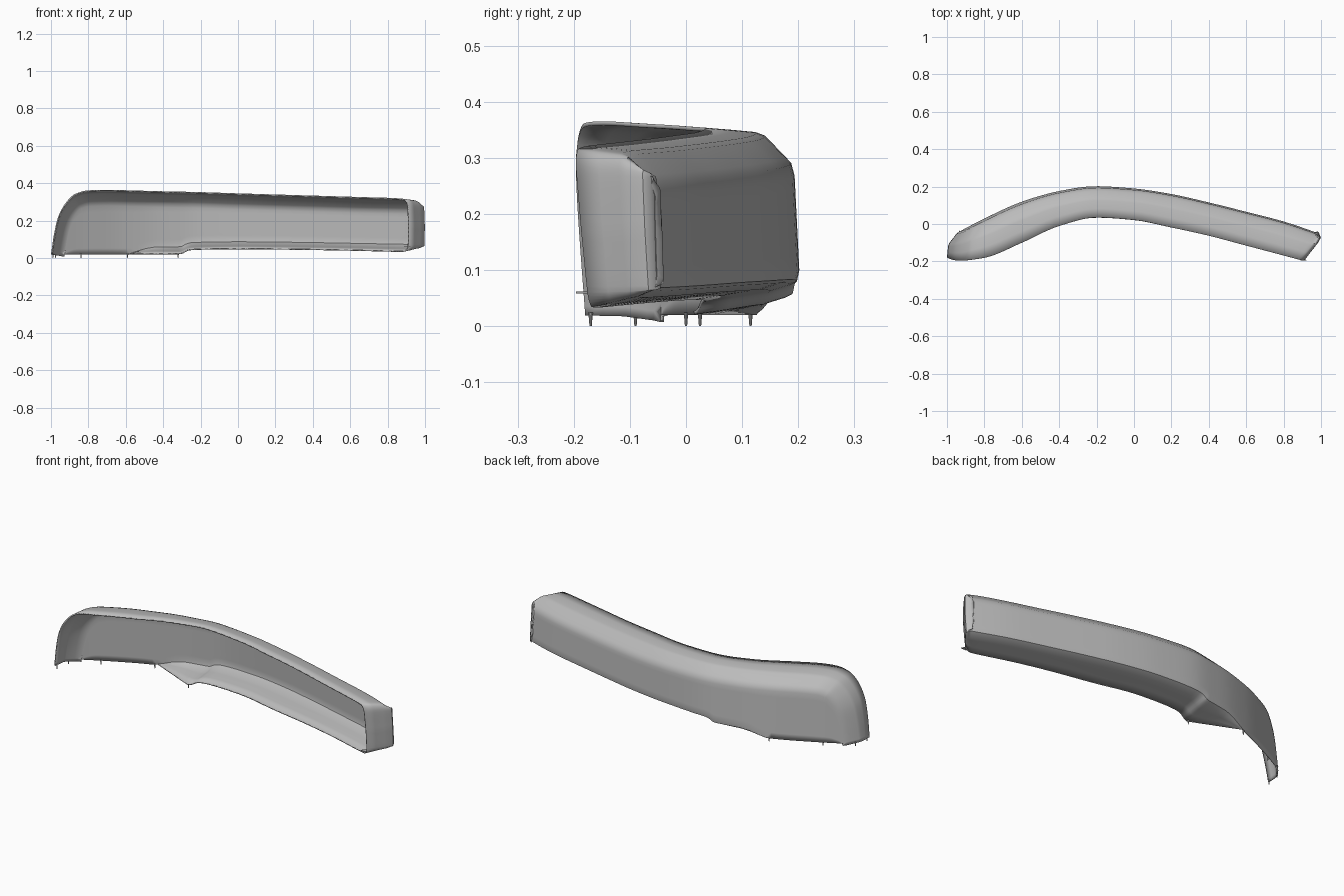
import bpy, bmesh, math
from mathutils import Vector

cube = bpy.data.objects.get("Cube")
if cube:
    bpy.data.objects.remove(cube)

grey = bpy.data.materials.new("grey_plastic")
grey.use_nodes = True
grey.diffuse_color = (0.5, 0.5, 0.5, 1)
grey.node_tree.nodes["Principled BSDF"].inputs["Base Color"].default_value = (0.5, 0.5, 0.5, 1)


def curve(vals, t):
    """Smooth curve through evenly spaced values that never overshoots."""
    last = len(vals) - 1
    t = min(max(t, 0), last)
    i = min(int(t), last - 1)
    f = t - i
    d = [b - a for a, b in zip(vals, vals[1:])]

    def slope(k):
        a, b = d[max(k - 1, 0)], d[min(k, last - 1)]
        return 2 * a * b / (a + b) if a * b > 0 else 0
    return (vals[i] + f * f * (3 - 2 * f) * d[i]
            + f * (1 - f) ** 2 * slope(i) - f * f * (1 - f) * slope(i + 1))


def smooth(x, a, b):
    f = min(max((x - a) / (b - a), 0), 1)
    return f * f * (3 - 2 * f)


# Plan of the bend: front rim and back wall, every 0.2 along x
front_y = [-.205, -.18, -.1, -.01, .035, .022, -.018, -.062, -.115, -.168, -.222]
back_y = [-.075, .03, .12, .18, .207, .195, .165, .12, .07, .018, -.05]

# Front outline: upper half and lower half, meeting on the right end
top_x = [-1, -.985, -.965, -.925, -.87, -.8, -.7, -.55, -.32, -.25, 0, .3, .6, .85, .89, .91, .915]
top_z = [.02, .12, .21, .29, .343, .362, .365, .361, .355, .354, .346, .337, .328, .32, .315, .28, .17]
low_x = [-.93, -.92, -.9, -.88, -.84, -.78, -.7, -.58, -.32, -.25, 0, .3, .6, .85, .89, .912, .915]
low_z = [.02] * 9 + [.042, .047, .044, .039, .033, .034, .06, .17]

# Section: depth fraction and inset of the outline at each depth
depth = [0, .3, .58, .68, .9, .97, 1]
inset_top = [0, .004, .008, .014, .05, .062, .085]
inset_low = [0, .008, .016, .018, .03, .036, .055]
inset_end = [0, 0, 0, 0, .006, .018, .035]


def place(x, z, w):
    """Bend a point of the straight tray; w runs from front rim to back wall."""
    x += .1 * w * smooth(x, .6, .9)
    t = (x + 1) / .2
    low = 1 - min(z / .3, 1)
    yf = curve(front_y, t) + .028 * low * smooth(abs(x + .1), .3, .8)
    yb = curve(back_y, t) - .015 * (1 - low)
    return Vector((x, yf + (yb - yf) * w, z))


def outline(xs, zs, t, side):
    """Point on the outline and its inward direction."""
    p = Vector((curve(xs, t), curve(zs, t)))
    e = .05
    dx = curve(xs, t + e) - curve(xs, t - e)
    dz = curve(zs, t + e) - curve(zs, t - e)
    return p, Vector((dz * side, -dx * side)).normalized()


def column(t):
    p, n = outline(top_x, top_z, t, 1)
    q, m = outline(low_x, low_z, t, -1)
    if t >= len(top_x) - 1:
        n = m = Vector((-1, 0))
    upper, lower = [], []
    for w, it, il, ie in zip(depth, inset_top, inset_low, inset_end):
        ix = ie if n.x < 0 else it * .8
        upper.append((p.x + n.x * ix, p.y + n.y * it, w))
        # the floor fades out along a slanted edge towards the open left part
        cut = min(max((-.32 - q.x) / .26, 0), 1)
        fade = smooth(q.x, -.6, -.45)
        lx = ie if m.x < 0 else 0
        lower.append((q.x + m.x * lx, q.y + m.y * il * fade, cut + (1 - cut) * w))
    a, b = Vector(upper[-1]), Vector(lower[-1])
    wall = [tuple(a.lerp(b, k / 8)) for k in range(1, 8)]
    return [place(*c) for c in upper + wall + lower[::-1]]


def finish(name, bm):
    mesh = bpy.data.meshes.new(name)
    bm.to_mesh(mesh)
    bm.free()
    mesh.materials.append(grey)
    obj = bpy.data.objects.new(name, mesh)
    bpy.context.collection.objects.link(obj)
    return obj


# Curved shell, open at the front
bm = bmesh.new()
steps = 6
count = (len(top_x) - 1) * steps
grid = [[bm.verts.new(c) for c in column(i / steps)] for i in range(count + 1)]
for c0, c1 in zip(grid, grid[1:]):
    for k in range(len(c0) - 1):
        bm.faces.new((c0[k], c0[k + 1], c1[k + 1], c1[k]))
bmesh.ops.remove_doubles(bm, verts=bm.verts, dist=.0006)
bmesh.ops.dissolve_degenerate(bm, edges=bm.edges, dist=.0003)
bmesh.ops.recalc_face_normals(bm, faces=bm.faces)
bm.faces.ensure_lookup_table()
wall_face = max(bm.faces, key=lambda f: f.calc_center_median().y)
if wall_face.normal.y < 0:
    bmesh.ops.reverse_faces(bm, faces=bm.faces)
shell = finish("curved_shell", bm)
bpy.context.view_layer.objects.active = shell
shell.select_set(True)
bpy.ops.object.shade_smooth_by_angle(angle=math.radians(40))
solid = shell.modifiers.new("thickness", "SOLIDIFY")
solid.thickness = .007
solid.offset = -1

# Locating pins under the open left part
for i, (x, y) in enumerate([(-.99, -.17), (-.975, -.09), (-.84, 0), (-.59, .115), (-.32, .025)]):
    bm = bmesh.new()
    bmesh.ops.create_cone(bm, cap_ends=True, segments=10, radius1=.002, radius2=.004, depth=.024)
    bmesh.ops.translate(bm, verts=bm.verts, vec=(x, y, .012))
    finish(f"locating_pin_{i + 1}", bm)

# Small tab on the right end of the rim
bm = bmesh.new()
bmesh.ops.create_cone(bm, cap_ends=True, segments=3, radius1=.02, radius2=.02, depth=.004)
bmesh.ops.translate(bm, verts=bm.verts, vec=(.905, -.186, .06))
finish("end_tab", bm)
